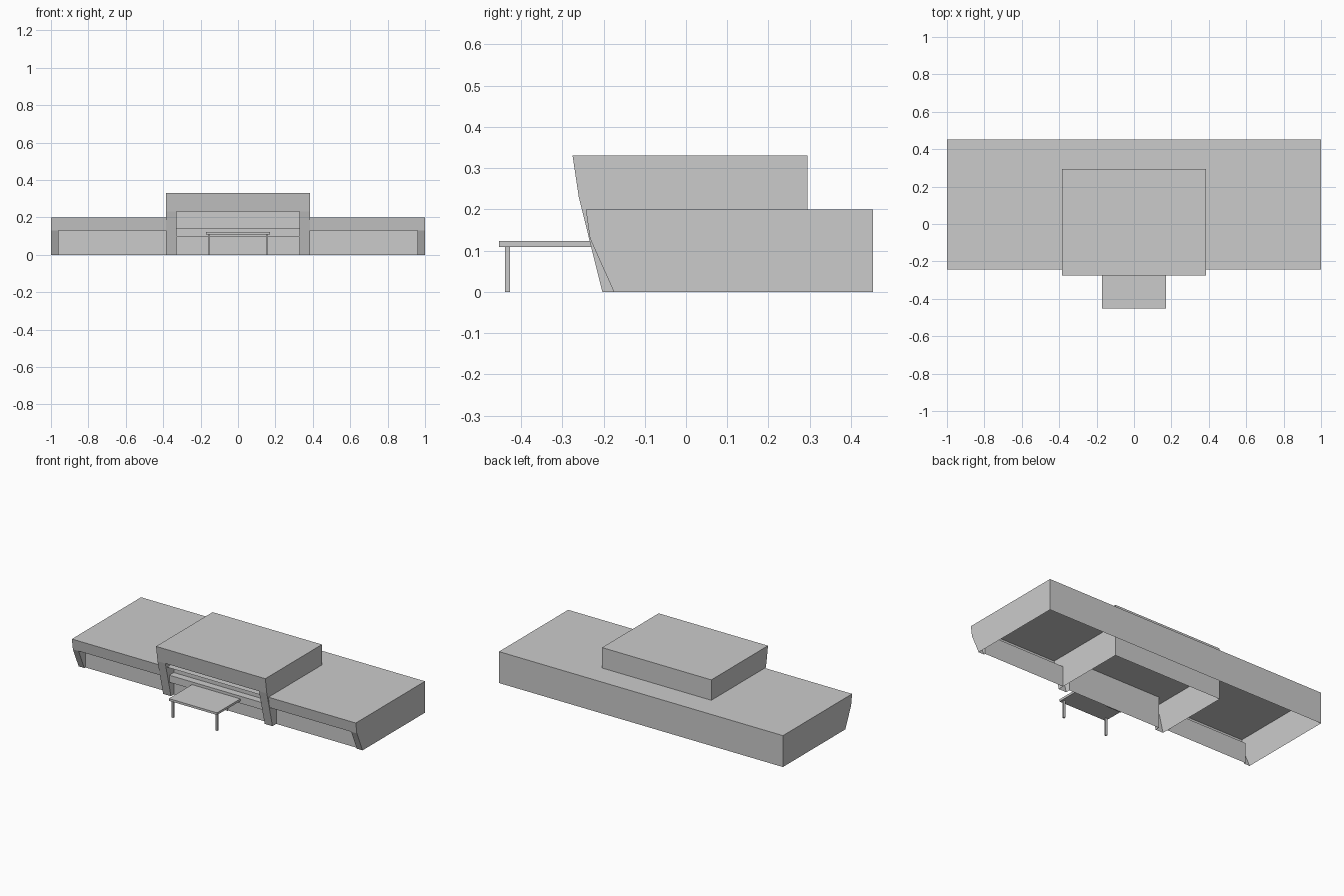
import bpy, bmesh

if "Cube" in bpy.data.objects:
    bpy.data.objects.remove(bpy.data.objects["Cube"])


def sheet(name, polys):
    """Object made of flat panels, open underneath."""
    bm = bmesh.new()
    for p in polys:
        bm.faces.new([bm.verts.new(v) for v in p])
    bmesh.ops.remove_doubles(bm, verts=bm.verts, dist=1e-5)
    bmesh.ops.recalc_face_normals(bm, faces=bm.faces)
    me = bpy.data.meshes.new(name)
    bm.to_mesh(me)
    bm.free()
    ob = bpy.data.objects.new(name, me)
    bpy.context.collection.objects.link(ob)
    return ob


def strip(x0, x1, path):
    """Quads along a (y, z) path, stretched from x0 to x1."""
    return [[(x0, *a), (x1, *a), (x1, *b), (x0, *b)] for a, b in zip(path, path[1:])]


def box(name, x0, x1, y0, y1, z0, z1):
    bpy.ops.mesh.primitive_cube_add(size=1, location=((x0+x1)/2, (y0+y1)/2, (z0+z1)/2))
    ob = bpy.context.object
    ob.name = name
    ob.scale = (x1-x0, y1-y0, z1-z0)
    return ob


def cap(x, path):
    return [(x, *p) for p in path]


# Low wings: back wall and roof, leaning fascia, end piers, recessed glazing
back, roof, knee, foot = [(0.453, 0), (0.453, 0.2)], (-0.243, 0.2), (-0.233, 0.13), (-0.175, 0)
glass_y = -0.165
C, O, E = 0.385, 0.96, 1.0
polys = strip(-E, E, back + [roof])
for s in (-1, 1):
    polys += strip(s*C, s*E, [roof, knee])
    polys += strip(s*O, s*E, [knee, foot])
    polys.append(cap(s*E, back + [roof, knee, foot]))
    polys.append(cap(s*O, [knee, foot, (glass_y, 0), (glass_y, knee[1])]))
    polys += strip(s*C, s*O, [knee, (glass_y, knee[1])])
sheet("wing_shell", polys)
for s, side in ((-1, "left"), (1, "right")):
    sheet(side + "_wing_glazing", strip(s*C, s*O, [(glass_y, 0), (glass_y, 0.13)]))

# Tall central hall with a deep framed opening
back, roof, knee, foot = [(0.295, 0), (0.295, 0.33)], (-0.275, 0.33), (-0.26, 0.23), (-0.203, 0)
glass_y, P = -0.175, 0.33
polys = strip(-C, C, back + [roof, knee])
polys += strip(-P, P, [knee, (glass_y, knee[1])])
for s in (-1, 1):
    polys += strip(s*P, s*C, [knee, foot])
    polys.append(cap(s*C, back + [roof, knee, foot]))
    polys.append(cap(s*P, [knee, foot, (glass_y, 0), (glass_y, knee[1])]))
sheet("central_hall_shell", polys)
sheet("central_glazing", strip(-P, P, [(glass_y, 0), (glass_y, 0.23)]))

# Ledge over the entrance, and the door
box("entrance_ledge", -P, P, -0.22, glass_y, 0.095, 0.14)
box("entrance_door", -0.053, 0.053, glass_y-0.006, glass_y, 0, 0.095)

# Canopy on two posts
box("canopy", -0.17, 0.17, -0.453, -0.22, 0.109, 0.123)
for s, side in ((-1, "left"), (1, "right")):
    box(side + "_canopy_post", s*0.155-0.006, s*0.155+0.006, -0.439, -0.427, 0, 0.109)
